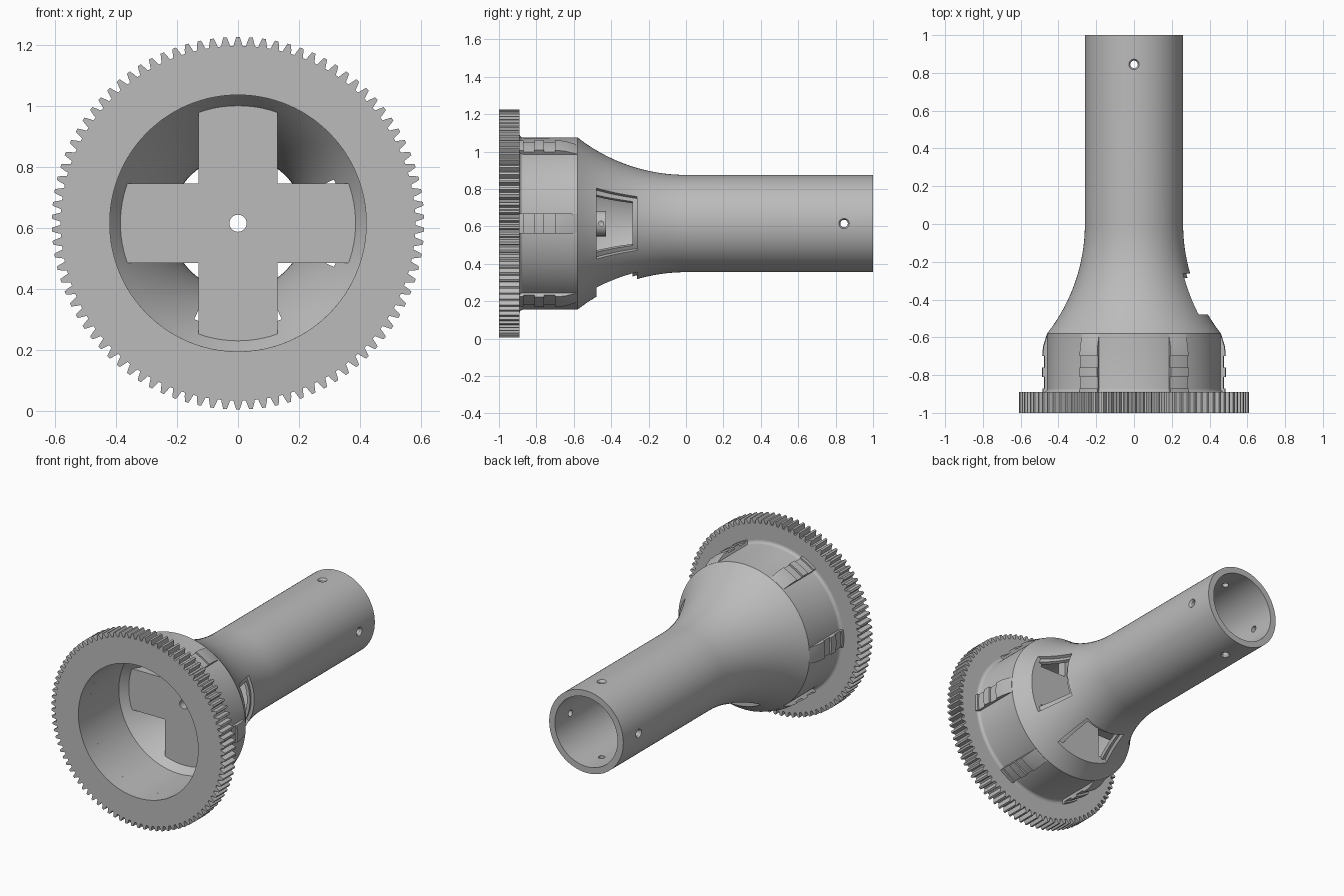
import bpy, bmesh
from math import pi, sin, cos, radians, sqrt, asin
from mathutils import Vector, Matrix

if "Cube" in bpy.data.objects:
    bpy.data.objects.remove(bpy.data.objects["Cube"], do_unlink=True)

AXIS_Z = 0.615          # height of the main axis, which runs along y
BORE = 0.42
grey = bpy.data.materials.new("plain grey")
grey.use_nodes = True
grey.diffuse_color = (0.5, 0.5, 0.5, 1)
grey.node_tree.nodes["Principled BSDF"].inputs["Base Color"].default_value = (0.5, 0.5, 0.5, 1)


def polar(y, r, a):
    return Vector((r * cos(a), y, AXIS_Z + r * sin(a)))


def finish(name, bm):
    bmesh.ops.recalc_face_normals(bm, faces=bm.faces)
    mesh = bpy.data.meshes.new(name)
    bm.to_mesh(mesh)
    bm.free()
    mesh.materials.append(grey)
    ob = bpy.data.objects.new(name, mesh)
    bpy.context.collection.objects.link(ob)
    return ob


def sweep(name, profile, mid=0.0, half=pi, steps=144):
    """Turn a closed (y, r) profile about the axis, fully or over an arc."""
    bm = bmesh.new()
    full = half >= pi
    count = steps if full else steps + 1
    rings = [[bm.verts.new(polar(y, r, mid - half + 2 * half * i / steps)) for y, r in profile]
             for i in range(count)]
    n = len(profile)
    for i in range(steps):
        a, b = rings[i], rings[(i + 1) % count]
        for j in range(n):
            k = (j + 1) % n
            bm.faces.new((a[j], a[k], b[k], b[j]))
    if not full:
        bm.faces.new(rings[0])
        bm.faces.new(rings[-1])
    return finish(name, bm)


def drill(start, end, r1, r2):
    """Round cutter between two points."""
    bm = bmesh.new()
    d = end - start
    m = Matrix.Translation((start + end) / 2) @ d.to_track_quat('Z', 'Y').to_matrix().to_4x4()
    bmesh.ops.create_cone(bm, cap_ends=True, segments=32, radius1=r1, radius2=r2,
                          depth=d.length, matrix=m)
    return finish("cutter", bm)


def cut(ob, cutter):
    cutter.hide_render = True
    mod = ob.modifiers.new("cut", 'BOOLEAN')
    mod.operation, mod.solver, mod.object = 'DIFFERENCE', 'EXACT', cutter
    bpy.context.view_layer.objects.active = ob
    bpy.ops.object.modifier_apply(modifier=mod.name)
    bpy.data.objects.remove(cutter, do_unlink=True)


def flare(depth, y0, y1, steps=20):
    """Concave flare curve, set a given depth below the outer skin."""
    rad = 0.94 + depth
    return [(y, 1.2 - sqrt(rad * rad - y * y))
            for y in (y0 + (y1 - y0) * i / steps for i in range(steps + 1))]


# Housing: collar, flare and tube as one hollow turned part
fillet = [(-0.87 - 0.02 * cos(t), 0.48 - 0.02 * sin(t)) for t in (0, 0.4, 0.8, 1.2, pi / 2)]
outer = fillet + flare(0, -0.58, 0) + [(1, 0.26)]
inner = [(1, 0.22)] + flare(0.04, 0, -0.594) + [(-0.89, BORE)]
housing = sweep("housing", outer + inner)

# Windows with a shallow rebate, on the left side and underneath
for mid in (0, -pi / 2):
    rebate = flare(0.02, -0.479, -0.262) + [(-0.262, 0.6), (-0.479, 0.6)]
    cut(housing, sweep("cutter", rebate, mid, radians(29), 24))
    opening = [(-0.479, 0.1), (-0.285, 0.1), (-0.285, 0.6), (-0.479, 0.6)]
    cut(housing, sweep("cutter", opening, mid, radians(24.5), 24))

# Countersunk screw holes near the tube end
for q in range(4):
    a = q * pi / 2
    cut(housing, drill(polar(0.845, 0.15, a), polar(0.845, 0.3, a), 0.02, 0.02))
    cut(housing, drill(polar(0.845, 0.245, a), polar(0.845, 0.275, a), 0.018, 0.038))

# Gear ring: toothed outline bridged to the round bore
TEETH = 90
pitch = 2 * pi / TEETH
bm = bmesh.new()
columns = []
for t in range(TEETH):
    for off, r in ((-0.36, 0.581), (-0.27, 0.594), (-0.14, 0.61),
                   (0.14, 0.61), (0.27, 0.594), (0.36, 0.581)):
        a = pi / 2 + (t + off) * pitch
        columns.append([bm.verts.new(polar(y, rr, a)) for y, rr in
                        ((-1, BORE), (-1, r), (-0.89, r), (-0.89, BORE))])
for i, a in enumerate(columns):
    b = columns[(i + 1) % len(columns)]
    for j in range(4):
        k = (j + 1) % 4
        bm.faces.new((a[j], a[k], b[k], b[j]))
gear = finish("gear_ring", bm)

# Stepped ribs around the collar
rib = [(-0.89, 0.45), (-0.89, 0.485), (-0.87, 0.485), (-0.87, 0.476), (-0.81, 0.476),
       (-0.81, 0.488), (-0.76, 0.488), (-0.76, 0.476), (-0.70, 0.476), (-0.70, 0.486),
       (-0.65, 0.482), (-0.582, 0.461), (-0.582, 0.45)]
ribs = [sweep(f"collar_rib_{i + 1}", rib, i * pi / 3, radians(6.4), 6) for i in range(6)]

# Cross plate with rounded arm tips
HALF, TIP = 0.13, 0.385
spread = asin(HALF / TIP)
bm = bmesh.new()
outline = []
for q in range(4):
    a = q * pi / 2
    outline += [polar(-0.545, TIP, a - spread + 2 * spread * i / 12) for i in range(13)]
    outline.append(polar(-0.545, HALF * sqrt(2), a + pi / 4))
face = bm.faces.new([bm.verts.new(p) for p in outline])
ext = bmesh.ops.extrude_face_region(bm, geom=[face])
bmesh.ops.translate(bm, vec=(0, 0.064, 0),
                    verts=[v for v in ext["geom"] if isinstance(v, bmesh.types.BMVert)])
plate = finish("cross_plate", bm)

# Hub behind the plate, with a shaft hole and a set screw hole
hub = drill(polar(-0.49, 0, 0), polar(-0.428, 0, 0), 0.068, 0.068)
hub.name = "hub"
for part in (plate, hub):
    cut(part, drill(polar(-0.7, 0, 0), polar(-0.3, 0, 0), 0.028, 0.028))
cut(hub, drill(polar(-0.453, 0, 0), polar(-0.453, 0.1, 0), 0.013, 0.013))

# Smooth the round surfaces, keep the edges crisp
bpy.ops.object.select_all(action='DESELECT')
for ob in [housing, gear, plate, hub] + ribs:
    ob.select_set(True)
bpy.context.view_layer.objects.active = housing
bpy.ops.object.shade_smooth_by_angle(angle=radians(20))
